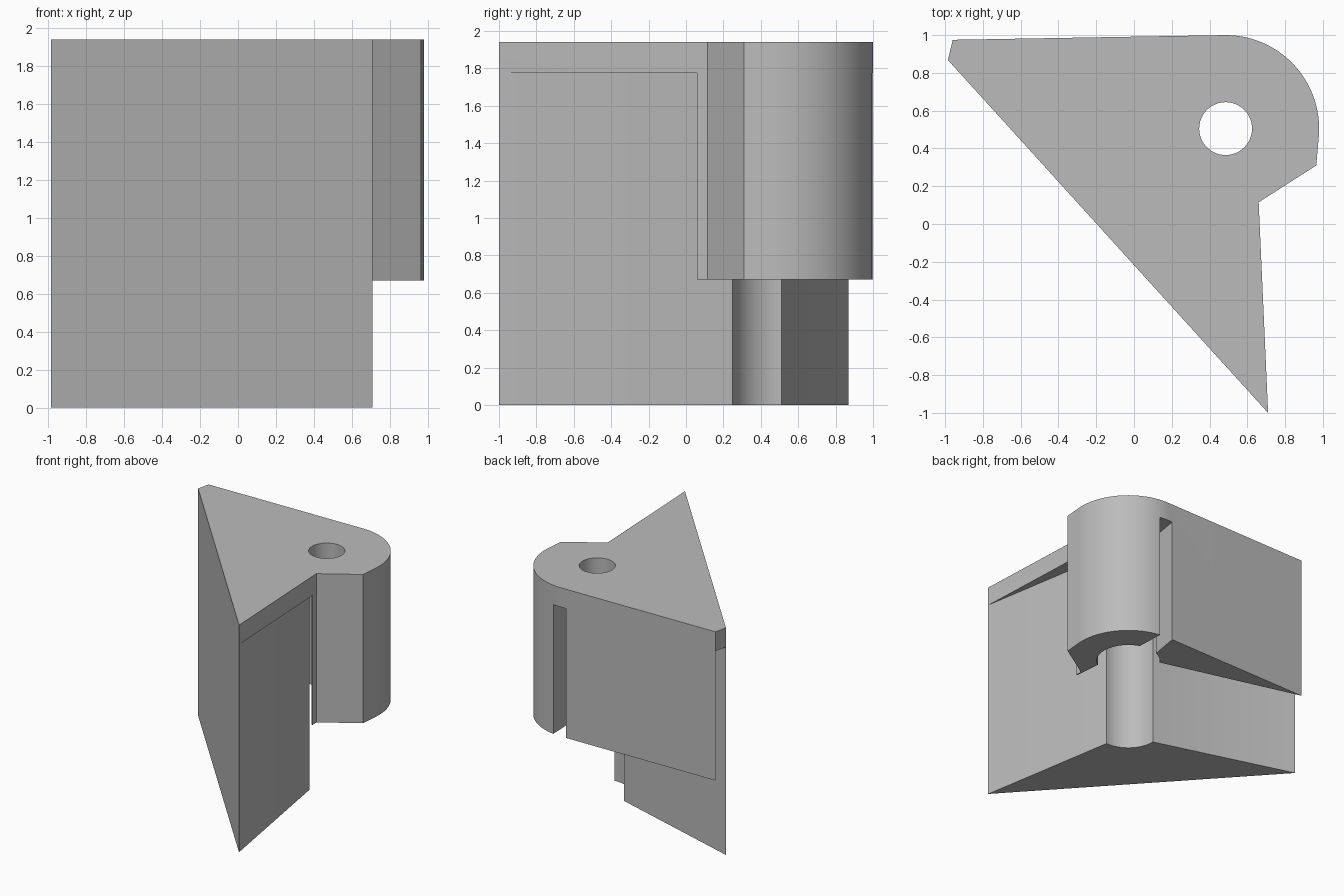
import bpy, bmesh, math

if "Cube" in bpy.data.objects:
    bpy.data.objects.remove(bpy.data.objects["Cube"], do_unlink=True)

HEIGHT, PLATE, SKIRT = 1.94, 1.775, 0.67   # top, underside of plate, lower end of knuckle
BELOW, ABOVE = -0.2, 2.2
HUB = (0.485, 0.505)


def arc(radius, start, end, steps):
    angles = [math.radians(start + (end - start) * i / steps) for i in range(steps + 1)]
    return [(HUB[0] + radius * math.cos(a), HUB[1] + radius * math.sin(a)) for a in angles]


def prism(name, points, low, high):
    """Extrude a flat outline upwards."""
    bm = bmesh.new()
    face = bm.faces.new([bm.verts.new((x, y, low)) for x, y in points])
    top = bmesh.ops.extrude_face_region(bm, geom=[face])["geom"]
    verts = [v for v in top if isinstance(v, bmesh.types.BMVert)]
    bmesh.ops.translate(bm, verts=verts, vec=(0, 0, high - low))
    bmesh.ops.recalc_face_normals(bm, faces=bm.faces)
    mesh = bpy.data.meshes.new(name)
    bm.to_mesh(mesh)
    bm.free()
    obj = bpy.data.objects.new(name, mesh)
    bpy.context.collection.objects.link(obj)
    return obj


def beyond(a, b, t=0.15):
    """Point past b on the line from a."""
    return (b[0] + (b[0] - a[0]) * t, b[1] + (b[1] - a[1]) * t)


# Main corners of the bracket
nose, wing, wing_back = (0.71, -1.0), (-0.985, 0.868), (-0.96, 0.975)
side_lip, back_lip = (0.50, 0.25), (0.228, 0.51)
leaf_lip = (0.30, 0.64)

outline = [nose, (0.66, 0.115), (0.965, 0.31)] + arc(0.495, -5, 91, 40) + [wing_back, wing]
bracket = prism("hinge_bracket", outline, 0, HEIGHT)

nose_out = beyond(side_lip, nose)
wing_out = beyond(back_lip, wing)

cutters = [
    # everything outside the wedge below the knuckle
    prism("lower_clearance", [nose_out, side_lip, HUB, back_lip, wing_out,
                              (-1.3, 1.3), (1.3, 1.3), (1.3, -1.3)], BELOW, SKIRT),
    # wide bore and narrow pin hole
    prism("bore", arc(0.257, 0, 354.375, 63), BELOW, PLATE),
    prism("pin_hole", arc(0.14, 0, 352.5, 47), 1.0, ABOVE),
    # slot between knuckle and back leaf
    prism("back_slot", [(0.449, 1.1), (0.389, 0.74), HUB, (0.567, 0.74), (0.554, 1.1)],
          BELOW, PLATE),
    # gap between back leaf and wedge
    prism("leaf_gap", [wing_out, back_lip, HUB, leaf_lip, beyond(leaf_lip, wing_back)],
          BELOW, PLATE),
    # open side of the wedge under the plate
    prism("side_gap", [nose_out, side_lip, HUB, (0.632, 0.302), (0.652, 0.06),
                       (0.9, 0.06), (0.9, -1.2)], BELOW, PLATE),
]

bpy.context.view_layer.objects.active = bracket
for cutter in cutters:
    cutter.hide_render = True
    mod = bracket.modifiers.new(cutter.name, "BOOLEAN")
    mod.operation, mod.solver, mod.object = "DIFFERENCE", "EXACT", cutter
    bpy.ops.object.modifier_apply(modifier=mod.name)
for cutter in cutters:
    bpy.data.objects.remove(cutter, do_unlink=True)

# Plain grey finish
grey = bpy.data.materials.new("plain_grey")
grey.use_nodes = True
colour = (0.5, 0.5, 0.5, 1)
grey.diffuse_color = colour
grey.node_tree.nodes["Principled BSDF"].inputs["Base Color"].default_value = colour
bracket.data.materials.clear()
bracket.data.materials.append(grey)

bpy.ops.object.select_all(action="DESELECT")
bracket.select_set(True)
bpy.ops.object.shade_smooth_by_angle(angle=math.radians(20))
